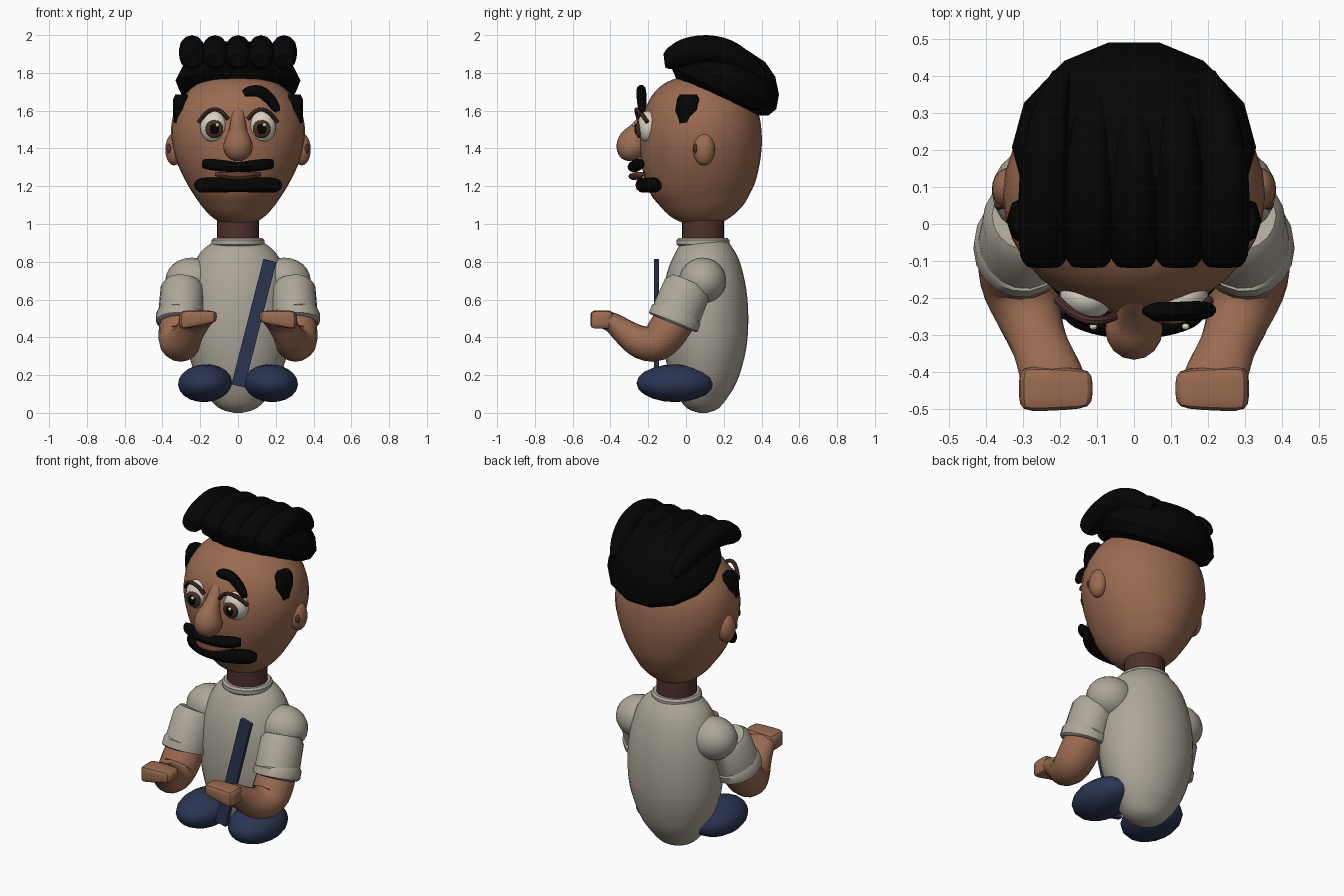
import bpy, bmesh, math
from mathutils import Vector, Matrix

X, Y = Vector((1, 0, 0)), Vector((0, 1, 0))


def material(name, rgb):
    m = bpy.data.materials.new(name)
    m.diffuse_color = (*rgb, 1)
    return m


SKIN = material("skin", (0.325, 0.147, 0.083))
SHIRT = material("shirt_cream", (0.42, 0.385, 0.32))
NAVY = material("navy", (0.024, 0.036, 0.086))
BLACK = material("hair_black", (0.0014, 0.0014, 0.0014))
DARK = material("dark_brown", (0.08, 0.031, 0.023))
LIP = material("lip_brown", (0.115, 0.043, 0.03))
WHITE = material("eye_white", (0.68, 0.64, 0.54))
IRIS = material("iris_brown", (0.07, 0.028, 0.015))


def finish(name, bm, mat, angle=40):
    bmesh.ops.recalc_face_normals(bm, faces=bm.faces)
    me = bpy.data.meshes.new(name)
    bm.to_mesh(me)
    bm.free()
    me.materials.append(mat)
    me.polygons.foreach_set("use_smooth", [True] * len(me.polygons))
    me.set_sharp_from_angle(angle=math.radians(angle))
    ob = bpy.data.objects.new(name, me)
    bpy.context.collection.objects.link(ob)
    return ob


def ball(name, mat, loc, size, tilt=(0, 0, 0), seg=20, rings=12, angle=40):
    """Ellipsoid with half-sizes, turned about x, y, z."""
    bm = bmesh.new()
    bmesh.ops.create_uvsphere(bm, u_segments=seg, v_segments=rings, radius=1)
    turn = Matrix.Rotation(tilt[2], 4, 'Z') @ Matrix.Rotation(tilt[1], 4, 'Y') @ Matrix.Rotation(tilt[0], 4, 'X')
    bm.transform(Matrix.Translation(loc) @ turn @ Matrix.Diagonal((*size, 1)))
    return finish(name, bm, mat, angle)


def resample(pts, steps):
    """Catmull-Rom through points that carry their radii."""
    p = [Vector(q) for q in pts]
    if steps < 2:
        return p
    p = [p[0]] + p + [p[-1]]
    out = []
    for a, b, c, d in zip(p, p[1:], p[2:], p[3:]):
        for i in range(steps):
            t = i / steps
            out.append((b * 2 + (c - a) * t + (a * 2 - b * 5 + c * 4 - d) * t * t
                        + (b * 3 - a - c * 3 + d) * t ** 3) * 0.5)
    return out + [p[-2]]


def tube(name, mat, pts, ref=X, sides=16, steps=3, angle=40):
    """Loft of ellipses along (x, y, z, radius on ref, other radius)."""
    rows = resample(pts, steps)
    bm = bmesh.new()
    loops = []
    for i, q in enumerate(rows):
        t = (Vector(rows[min(i + 1, len(rows) - 1)][:3]) - Vector(rows[max(i - 1, 0)][:3])).normalized()
        u = (ref - t * ref.dot(t)).normalized()
        v = t.cross(u)
        loops.append([bm.verts.new(Vector(q[:3]) + u * q[3] * math.cos(a) + v * q[4] * math.sin(a))
                      for a in (2 * math.pi * k / sides for k in range(sides))])
    for a, b in zip(loops, loops[1:]):
        for k in range(sides):
            n = (k + 1) % sides
            bm.faces.new((a[k], a[n], b[n], b[k]))
    bm.faces.new(loops[0])
    bm.faces.new(loops[-1])
    return finish(name, bm, mat, angle)


def stack(name, mat, rings, x=0, **kw):
    """Upright loft from (z, x radius, y centre, y radius)."""
    return tube(name, mat, [(x, c, z, rx, ry) for z, rx, c, ry in rings], X, **kw)


# Head, nose, neck, torso and collar
stack("head", SKIN, [(.995, .04, .08, .04), (1.008, .09, .08, .1), (1.035, .135, .08, .155), (1.08, .18, .08, .205),
                     (1.13, .217, .08, .245), (1.2, .262, .078, .283), (1.3, .313, .077, .31),
                     (1.4, .346, .077, .323), (1.5, .355, .08, .32), (1.6, .335, .08, .3), (1.68, .285, .08, .26),
                     (1.74, .22, .08, .2), (1.775, .14, .08, .12), (1.79, .02, .08, .02)], sides=32)
stack("nose", SKIN, [(1.338, .025, -.275, .025), (1.352, .052, -.278, .055), (1.38, .072, -.283, .076),
                     (1.415, .078, -.285, .083), (1.45, .068, -.277, .074), (1.49, .05, -.255, .054),
                     (1.54, .04, -.23, .035), (1.6, .03, -.2, .02), (1.64, .01, -.17, .01)], angle=60)
stack("neck", DARK, [(.88, .112, .09, .112), (1.05, .112, .09, .112)], sides=24, steps=1)
stack("torso", SHIRT, [(0, .02, .09, .02), (.025, .1, .09, .085), (.1, .17, .09, .14), (.2, .225, .095, .185),
                       (.35, .27, .1, .22), (.5, .28, .1, .23), (.65, .27, .1, .22), (.78, .235, .1, .19),
                       (.86, .19, .095, .153), (.91, .12, .09, .12)], sides=32)
stack("collar", SHIRT, [(.88, .125, .09, .125), (.892, .139, .09, .139), (.915, .139, .09, .139),
                        (.926, .128, .09, .128)], sides=28, steps=1)

# Diagonal strap
bm = bmesh.new()
bmesh.ops.create_cube(bm, size=1)
bm.transform(Matrix.Translation((.084, -.157, .475)) @ Matrix.Rotation(.25, 4, 'Y')
             @ Matrix.Diagonal((.07, .026, .685, 1)))
finish("strap", bm, NAVY)

# Paired parts
for s, side in ((1, "left"), (-1, "right")):
    # Leg and shoulder
    ball(side + "_leg", NAVY, (s * .175, -.058, .157), (.145, .204, .1), (0, s * .06, 0), 18, 10)
    ball(side + "_shoulder", SHIRT, (s * .245, .088, .7), (.14, .125, .122))
    # Short sleeve with a rolled cuff
    tube(side + "_sleeve", SHIRT, [(s * .29, .02, .69, .095, .1), (s * .293, .006, .66, .117, .13),
                                   (s * .303, -.065, .49, .122, .134)], sides=18, steps=1)
    tube(side + "_cuff", SHIRT, [(s * .303, -.05, .525, .12, .13), (s * .304, -.052, .52, .129, .141),
                                 (s * .306, -.068, .48, .129, .141), (s * .306, -.07, .475, .118, .13)],
         sides=18, steps=1)
    # Bent arm widening into the wrist
    tube(side + "_arm", SKIN, [(s * .3, -.03, .54, .1, .105), (s * .307, -.09, .445, .112, .108),
                               (s * .308, -.155, .373, .108, .1), (s * .287, -.24, .375, .09, .088),
                               (s * .258, -.32, .425, .078, .07), (s * .232, -.385, .475, .083, .055),
                               (s * .215, -.44, .492, .085, .046), (s * .213, -.485, .49, .07, .035)])
    # Hand: block tapering towards the curled fingers
    bm = bmesh.new()
    bmesh.ops.create_cube(bm, size=1)
    bmesh.ops.subdivide_edges(bm, edges=bm.edges, cuts=2, use_grid_fill=True)
    for v in bm.verts:
        inner = .5 - v.co.x
        v.co = (s * (.212 + v.co.x * .2), -.446 + v.co.y * (.128 - .02 * inner),
                .49 + .02 * inner + v.co.z * (.108 - .045 * inner))
    bmesh.ops.smooth_vert(bm, verts=bm.verts, factor=.25, use_axis_x=True, use_axis_y=True, use_axis_z=True)
    hand = finish(side + "_hand", bm, SKIN, 60)
    hand.modifiers.new("round", 'SUBSURF').levels = 1
    hand.modifiers["round"].render_levels = 1
    # Ear and sideburn
    ball(side + "_ear", SKIN, (s * .338, .095, 1.395), (.047, .058, .085))
    ball(side + "_ear_hollow", DARK, (s * .365, .05, 1.4), (.014, .012, .024), seg=10, rings=6)
    stack(side + "_sideburn", BLACK, [(1.505, .03, .01, .04), (1.525, .042, .005, .056), (1.6, .048, .01, .066),
                                      (1.66, .046, .012, .06), (1.685, .035, .012, .045)],
          x=s * .297, sides=8, steps=1)
    # Eye with iris, pupil and glint
    ball(side + "_eye", WHITE, (s * .13, -.2, 1.515), (.072, .058, .084), (0, 0, s * .2))
    ball(side + "_iris", IRIS, (s * .125, -.247, 1.503), (.047, .02, .049))
    ball(side + "_pupil", BLACK, (s * .125, -.262, 1.503), (.026, .012, .028), seg=14, rings=8)
    ball(side + "_glint", WHITE, (s * .125 + .015, -.278, 1.525), (.011, .009, .011), seg=10, rings=6)
    # Upper eyelid
    tube(side + "_eyelid", DARK, [(s * x, y, z, .012, .011) for x, y, z in
                                  ((.052, -.25, 1.555), (.085, -.26, 1.592), (.125, -.26, 1.607),
                                   (.168, -.24, 1.588), (.207, -.205, 1.54))], Y, 8)

# Single raised eyebrow, moustache, lip and chin beard
tube("eyebrow", BLACK, [(.03, -.235, 1.69, .012, .018), (.06, -.237, 1.702, .025, .029),
                        (.115, -.237, 1.702, .026, .033), (.165, -.235, 1.665, .026, .032),
                        (.197, -.233, 1.62, .022, .026), (.21, -.232, 1.595, .012, .014)], Y, 10)
tube("moustache", BLACK, [(s * x, y, z, a, b) for s, x, y, z, a, b in
                          ((-1, .183, -.235, 1.318, .018, .024), (-1, .15, -.25, 1.316, .032, .031),
                           (-1, .08, -.268, 1.308, .036, .032), (1, 0, -.275, 1.302, .035, .028),
                           (1, .08, -.268, 1.308, .036, .032), (1, .15, -.25, 1.316, .032, .031),
                           (1, .183, -.235, 1.318, .018, .024))], Y, 10)
tube("lip", LIP, [(-.115, -.22, 1.264, .01, .01), (-.06, -.262, 1.256, .03, .019), (0, -.275, 1.252, .03, .02),
                  (.06, -.262, 1.256, .03, .019), (.115, -.22, 1.264, .01, .01)], Y, 10)
tube("chin_beard", BLACK, [(-.222, -.14, 1.2, .015, .022), (-.19, -.165, 1.205, .03, .04),
                           (-.1, -.215, 1.207, .035, .042), (0, -.232, 1.207, .036, .04),
                           (.1, -.215, 1.207, .035, .042), (.19, -.165, 1.205, .03, .04),
                           (.222, -.14, 1.2, .015, .022)], Y, 10)

# Domed hair cap on a tilted base: (height on its axis, backward shift, radius)
tube("hair_cap", BLACK, [(0, .16 + .92 * d + .4 * n, 1.665 - .4 * d + .92 * n, r * 1.04, r) for n, d, r in
                         ((0, 0, .23), (.045, 0, .298), (.105, .006, .318), (.165, .012, .292),
                          (.225, .012, .235), (.275, .01, .155), (.3, .01, .03))], sides=14, steps=1, angle=30)
# Five swept tufts sinking into the cap at the back
for i in range(5):
    x = (i - 2) * .122
    tube(f"hair_tuft_{i + 1}", BLACK, [(x, -.115, 1.865, .045, .035), (x, -.085, 1.872, .064, .055),
                                       (x, .0, 1.91, .068, .072), (x, .11, 1.926, .067, .074),
                                       (x * .97, .22, 1.905, .06, .07), (x * .9, .32, 1.85, .05, .055),
                                       (x * .8, .4, 1.79, .03, .03)], sides=12)
